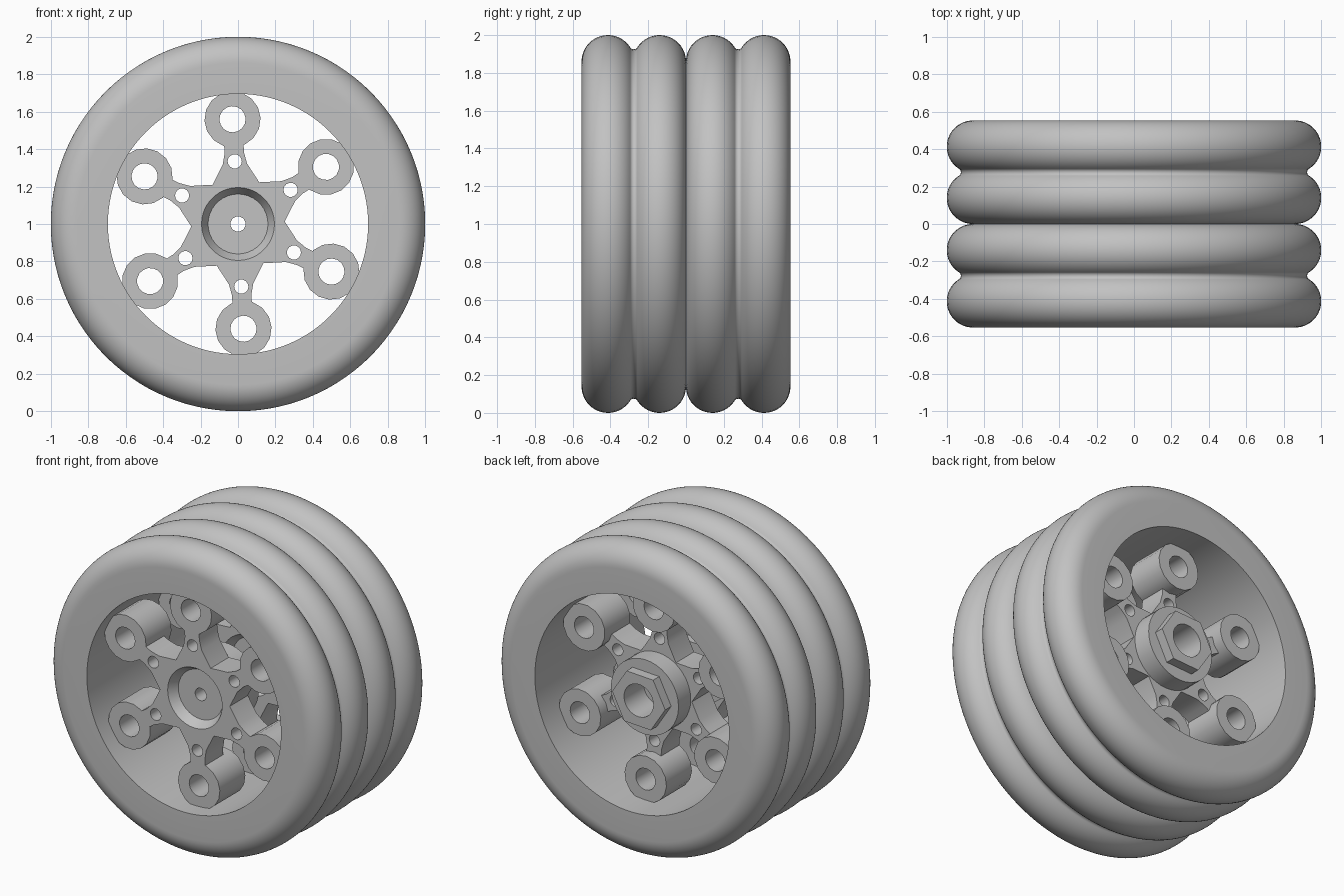
import bpy, bmesh
from math import sin, cos, radians, pi

if "Cube" in bpy.data.objects:
    bpy.data.objects.remove(bpy.data.objects["Cube"])

GREY = bpy.data.materials.new("grey")
GREY.use_nodes = True
GREY.diffuse_color = (0.54, 0.54, 0.54, 1)
GREY.node_tree.nodes["Principled BSDF"].inputs["Base Color"].default_value = (0.54, 0.54, 0.54, 1)

AXLE_Z = 1.0
WIDTH = 0.553      # width of one tyre
INSET = 0.112      # hub face sits behind the tyre face
SPOKES = 6
PHASE = radians(33)


def finish(name, bm):
    bmesh.ops.recalc_face_normals(bm, faces=bm.faces)
    mesh = bpy.data.meshes.new(name)
    bm.to_mesh(mesh)
    bm.free()
    mesh.materials.append(GREY)
    ob = bpy.data.objects.new(name, mesh)
    bpy.context.collection.objects.link(ob)
    return ob


def smooth(ob, angle=32):
    bpy.ops.object.select_all(action='DESELECT')
    ob.select_set(True)
    bpy.context.view_layer.objects.active = ob
    bpy.ops.object.shade_smooth_by_angle(angle=radians(angle))


def lathe(name, profile, segments, y0, centre=(0, 0), phase=0.0):
    """Turn a closed (radius, depth) profile around an axis along y."""
    bm = bmesh.new()
    rings = []
    for i in range(segments):
        a = phase + 2 * pi * i / segments
        rings.append([bm.verts.new((centre[0] + r * cos(a), y0 + d,
                                    AXLE_Z + centre[1] + r * sin(a))) for r, d in profile])
    n = len(profile)
    for i in range(segments):
        p, q = rings[i], rings[(i + 1) % segments]
        for j in range(n):
            k = (j + 1) % n
            bm.faces.new((p[j], p[k], q[k], q[j]))
    return finish(name, bm)


def prism(name, outline, y0, y1):
    """Extrude an (x, z) outline along y."""
    bm = bmesh.new()
    face = bm.faces.new([bm.verts.new((x, y0, AXLE_Z + z)) for x, z in outline])
    out = bmesh.ops.extrude_face_region(bm, geom=[face])
    moved = [v for v in out["geom"] if isinstance(v, bmesh.types.BMVert)]
    bmesh.ops.translate(bm, verts=moved, vec=(0, y1 - y0, 0))
    return finish(name, bm)


def polar(r, a):
    return (r * cos(a), r * sin(a))


def circle(centre, r, n):
    return [(centre[0] + r * cos(2 * pi * i / n), centre[1] + r * sin(2 * pi * i / n))
            for i in range(n)]


def cut(ob, cutter):
    mod = ob.modifiers.new("cut", 'BOOLEAN')
    mod.operation = 'DIFFERENCE'
    mod.solver = 'EXACT'
    mod.object = cutter
    bpy.context.view_layer.objects.active = ob
    bpy.ops.object.modifier_apply(modifier=mod.name)
    bpy.data.objects.remove(cutter)


def arc(depth, radius, size, start, end, steps):
    out = []
    for i in range(steps + 1):
        a = radians(start + (end - start) * i / steps)
        out.append((radius + size * sin(a), depth + size * cos(a)))
    return out


def tyre_profile():
    # one round lobe, half of the filleted groove, then the mirror image
    half = [(0.695, 0)] + arc(0.14, 0.86, 0.14, 180, 33, 20)
    half += arc(WIDTH / 2, 0.948, 0.023, 213, 270, 4)[1:]
    return half + [(r, WIDTH - d) for r, d in reversed(half[:-1])]


def spider_outline():
    # six arms flaring into a star, with a valley between neighbours
    pts = []
    for i in range(SPOKES):
        a = PHASE + i * 2 * pi / SPOKES
        ux, uz = cos(a), sin(a)
        for r, w in ((0.32, -0.065), (0.38, -0.052), (0.455, -0.052),
                     (0.455, 0.052), (0.38, 0.052), (0.32, 0.065)):
            pts.append((r * ux - w * uz, r * uz + w * ux))
        pts.append(polar(0.25, a + pi / SPOKES))
    return pts


for side, start in (("front", -WIDTH), ("back", 0.0)):
    face = start + INSET

    # tyre with two lobes
    smooth(lathe(side + "_tyre", tyre_profile(), 112, start))

    # spider plate with bolt holes
    spider = prism(side + "_spider", spider_outline(), face, face + 0.185)
    cut(spider, prism("cutter", circle((0, 0), 0.215, 32), face - 0.1, face + 0.4))
    for i in range(SPOKES):
        a = PHASE + i * 2 * pi / SPOKES
        cut(spider, prism("cutter", circle(polar(0.335, a), 0.038, 14), face - 0.1, face + 0.4))
    smooth(spider)

    # tubular bosses joining the spider to the tyre
    for i in range(SPOKES):
        a = PHASE + i * 2 * pi / SPOKES
        tube = [(0.07, 0), (0.15, 0), (0.15, 0.26), (0.07, 0.26)]
        smooth(lathe(f"{side}_boss_{i + 1}", tube, 16, face, polar(0.56, a), a))

    # hub core: tapered recess in front, bore behind
    core = [(0.04, 0.06), (0.16, 0.06), (0.195, 0), (0.242, 0), (0.242, 0.31),
            (0.105, 0.31), (0.105, 0.17), (0.04, 0.17)]
    smooth(lathe(side + "_hub_core", core, 36, face))

    # hexagonal end with a round bore
    hexagon = [polar(0.19, PHASE + pi / 6 + i * pi / 3) for i in range(6)]
    nut = prism(side + "_hex_end", hexagon, face + 0.305, face + 0.372)
    cut(nut, prism("cutter", circle((0, 0), 0.105, 36), face + 0.2, face + 0.5))
    smooth(nut)
